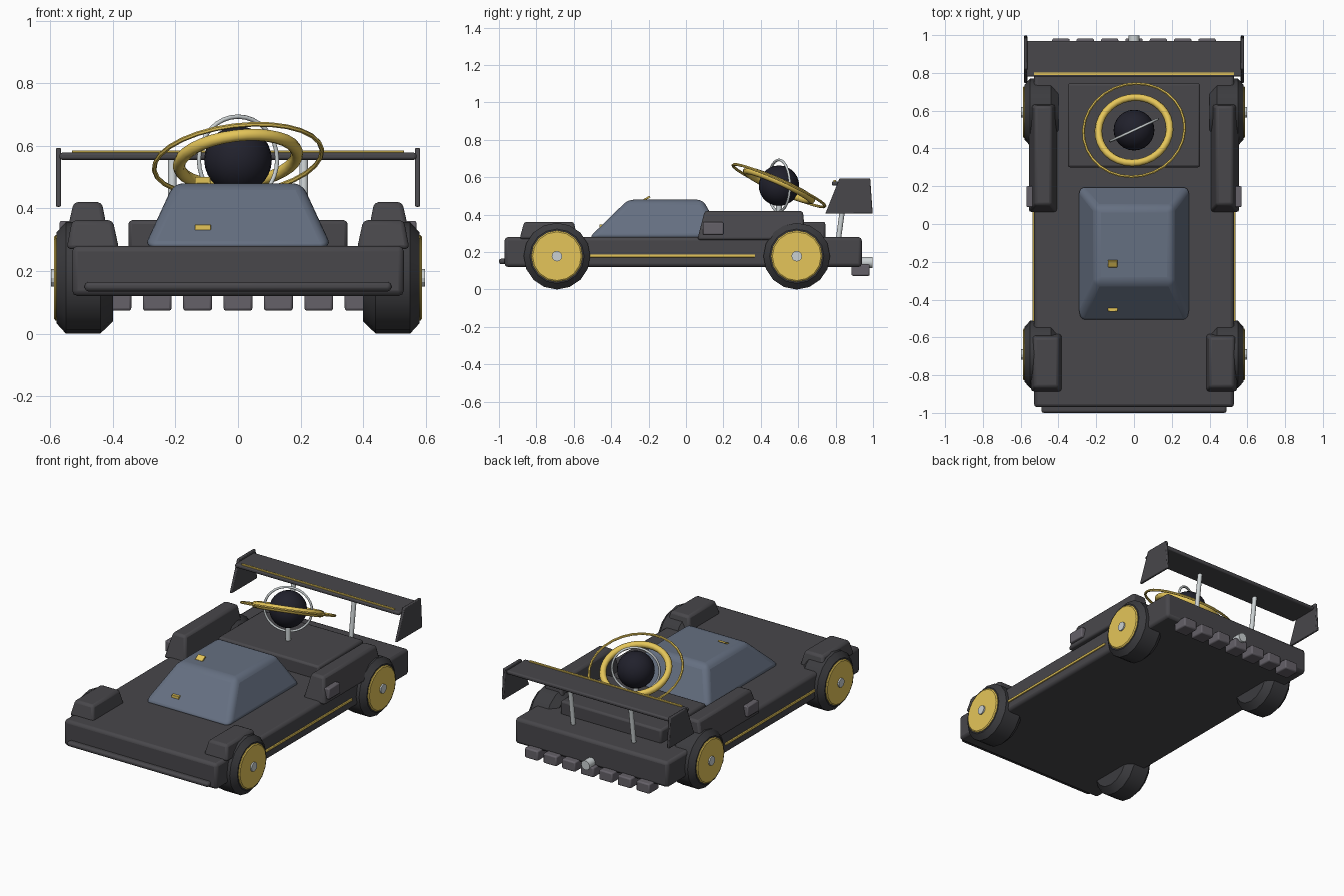
import bpy, bmesh, math
from mathutils import Vector, Euler

if "Cube" in bpy.data.objects:
    bpy.data.objects.remove(bpy.data.objects["Cube"])


def material(name, r, g, b):
    m = bpy.data.materials.new(name)
    m.diffuse_color = (r, g, b, 1)
    m.use_nodes = True
    m.node_tree.nodes["Principled BSDF"].inputs["Base Color"].default_value = m.diffuse_color
    return m


DARK = material("charcoal", .065, .063, .07)
TYRE = material("rubber", .045, .045, .05)
GOLD = material("gold", .78, .56, .10)
GLASS = material("glass", .13, .16, .22)
BLACK = material("black", .015, .015, .025)
GREY = material("vent_grey", .13, .12, .14)
STEEL = material("steel", .6, .64, .65)


def finish(bm, name, mat, bevel=0, segs=2, smooth=35):
    bmesh.ops.recalc_face_normals(bm, faces=bm.faces[:])
    me = bpy.data.meshes.new(name)
    bm.to_mesh(me)
    bm.free()
    ob = bpy.data.objects.new(name, me)
    bpy.context.collection.objects.link(ob)
    me.materials.append(mat)
    if bevel:
        m = ob.modifiers.new("bevel", 'BEVEL')
        m.width, m.segments = bevel, segs
    if smooth:
        bpy.ops.object.select_all(action='DESELECT')
        ob.select_set(True)
        bpy.context.view_layer.objects.active = ob
        bpy.ops.object.shade_smooth_by_angle(angle=math.radians(smooth))
    return ob


def taper(name, mat, bottom, z0, z1, top=None, bevel=.008):
    """Box from bottom rectangle (x0, x1, y0, y1) to top rectangle."""
    bm = bmesh.new()
    loops = []
    for (x0, x1, y0, y1), z in ((bottom, z0), (top or bottom, z1)):
        loops.append([bm.verts.new(p) for p in
                      ((x0, y0, z), (x1, y0, z), (x1, y1, z), (x0, y1, z))])
    a, b = loops
    bm.faces.new(a)
    bm.faces.new(b)
    for i in range(4):
        j = (i + 1) % 4
        bm.faces.new((a[i], a[j], b[j], b[i]))
    return finish(bm, name, mat, bevel)


def mx(s, r):
    return (min(s * r[0], s * r[1]), max(s * r[0], s * r[1]), r[2], r[3])


def lathe_x(name, mat, profile, y, z, side, n=16):
    """Spin (x, radius) profile around an axle along x."""
    bm = bmesh.new()
    rings = [[bm.verts.new((side * x, y + r * math.cos(2 * math.pi * i / n),
                            z + r * math.sin(2 * math.pi * i / n)))
              for i in range(n)] for x, r in profile]
    for a, b in zip(rings, rings[1:]):
        for i in range(n):
            j = (i + 1) % n
            bm.faces.new((a[i], a[j], b[j], b[i]))
    bm.faces.new(rings[0])
    bm.faces.new(rings[-1])
    return finish(bm, name, mat, smooth=25)


def rod(name, mat, p, q, r, n=12):
    p, q = Vector(p), Vector(q)
    bm = bmesh.new()
    bmesh.ops.create_cone(bm, cap_ends=True, segments=n, radius1=r, radius2=r, depth=(q - p).length)
    ob = finish(bm, name, mat)
    ob.location = (p + q) / 2
    ob.rotation_euler = (q - p).to_track_quat('Z', 'Y').to_euler()
    return ob


def ring(name, mat, loc, R, r, rot, n=32, k=8):
    bpy.ops.mesh.primitive_torus_add(major_radius=R, minor_radius=r, major_segments=n,
                                     minor_segments=k, location=loc, rotation=rot)
    ob = bpy.context.object
    ob.name = name
    ob.data.materials.append(mat)
    bpy.ops.object.shade_smooth_by_angle(angle=math.radians(50))
    return ob


# chassis, front lip and engine deck
taper("chassis", DARK, (-.53, .53, -.97, .94), .12, .28, bevel=.018)
taper("front_lip", DARK, (-.49, .49, -1.0, -.95), .135, .165, bevel=.012)
taper("engine_deck", DARK, (-.35, .35, .30, .745), .27, .362, bevel=.012)

# canopy
taper("canopy", GLASS, (-.30, .30, -.52, .205), .275, .48,
      (-.205, .205, -.31, .09), bevel=.03).modifiers[0].segments = 4
taper("canopy_front_marker", GOLD, (-.138, -.087, -.463, -.443), .33, .348, bevel=.002)
marker = taper("canopy_top_marker", GOLD, (-.025, .025, -.02, .02), -.005, .005, bevel=.002)
marker.location = (-.113, -.21, .487)
marker.rotation_euler.x = math.radians(30)

for s, side in ((-1, "left"), (1, "right")):
    # fenders and intakes
    taper(f"{side}_front_fender", DARK, mx(s, (.38, .548, -.89, -.58)), .27, .362,
          mx(s, (.40, .53, -.865, -.60)), .014)
    taper(f"{side}_rear_fender", DARK, mx(s, (.405, .56, .06, .64)), .265, .42,
          mx(s, (.435, .525, .10, .625)), .014)
    taper(f"{side}_intake", GREY, mx(s, (.50, .57, .09, .20)), .293, .36, bevel=.006)
    taper(f"{side}_side_stripe", GOLD, mx(s, (.52, .537, -.54, .37)), .172, .188, bevel=.003)
    # wheels
    for y, end in ((-.69, "front"), (.592, "rear")):
        lathe_x(f"{side}_{end}_tyre", TYRE, [(.40, .10), (.40, .14), (.44, .178), (.55, .178),
                (.58, .145), (.58, .10)], y, .178, s)
        lathe_x(f"{side}_{end}_hub", GOLD, [(.56, .137), (.583, .137), (.588, .13)], y, .178, s)
        lathe_x(f"{side}_{end}_axle_cap", STEEL, [(.57, .028), (.597, .028)], y, .178, s, 12)
    # wing end plates and struts
    taper(f"{side}_wing_plate", DARK, mx(s, (.565, .582, .745, .998)), .405, .593,
          mx(s, (.565, .582, .82, .985)), .005)
    rod(f"{side}_wing_strut", STEEL, (s * .21, .815, .27), (s * .21, .855, .56), .014)

# rear wing
taper("wing", DARK, (-.57, .57, .78, .97), .555, .578, bevel=.008)
taper("wing_stripe", GOLD, (-.53, .53, .788, .802), .572, .585, bevel=.002)

# diffuser blocks and exhaust
for i in range(-3, 4):
    taper(f"diffuser_block_{i + 4}", GREY, (i * .129 - .046, i * .129 + .046, .885, .982), .073, .135)
rod("exhaust", STEEL, (0, .92, .145), (0, .997, .145), .029, 16)

# orb with gyroscope rings
C = (0, .497, .555)
bm = bmesh.new()
bmesh.ops.create_uvsphere(bm, u_segments=24, v_segments=14, radius=.108)
finish(bm, "orb", BLACK).location = C
tilt = Euler((math.radians(-24), math.radians(-7), 0))
ring("inner_gold_ring", GOLD, C, .19, .02, tilt)
ring("outer_gold_ring", GOLD, C, .27, .0075, tilt, 28, 6)
ring("steel_ring", STEEL, C, .138, .007, (math.radians(90), 0, math.radians(25)))
rod("orb_post", STEEL, (0, .497, .34), (0, .497, .46), .016)
